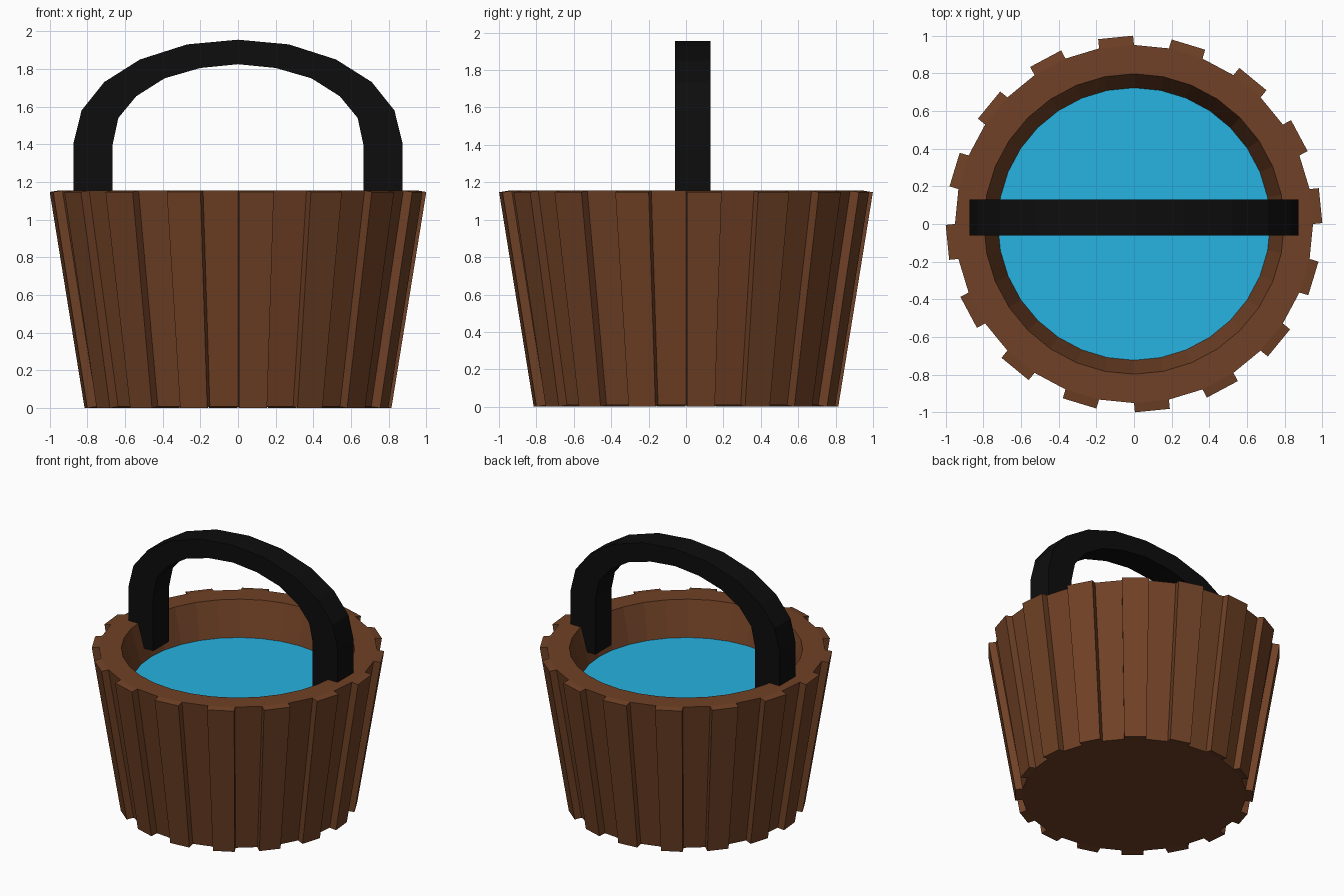
import bpy, bmesh, math
from mathutils import Vector

if "Cube" in bpy.data.objects:
    bpy.data.objects.remove(bpy.data.objects["Cube"])

SIDES = 32


def material(name, rgb):
    m = bpy.data.materials.new(name)
    m.diffuse_color = (*rgb, 1)
    m.use_nodes = True
    m.node_tree.nodes["Principled BSDF"].inputs["Base Color"].default_value = m.diffuse_color
    return m


wood = material("brown wood", (0.162, 0.053, 0.019))
black = material("black iron", (0.004, 0.004, 0.004))
blue = material("blue water", (0.020, 0.445, 0.75))


def finish(bm, name, mat):
    mesh = bpy.data.meshes.new(name)
    bm.to_mesh(mesh)
    bm.free()
    mesh.materials.append(mat)
    ob = bpy.data.objects.new(name, mesh)
    bpy.context.collection.objects.link(ob)
    return ob


def ring(bm, r, z):
    return [bm.verts.new((r * math.cos(2 * math.pi * i / SIDES),
                          r * math.sin(2 * math.pi * i / SIDES), z))
            for i in range(SIDES)]


# Bucket: lathed wall, with every second outer face raised as a stave
bm = bmesh.new()
profile = [(0.765, 0.008), (0.95, 1.155), (0.797, 1.155), (0.72, 0.89), (0.66, 0.12)]
rings = [ring(bm, r, z) for r, z in profile]
staves = []
for k, (a, b) in enumerate(zip(rings, rings[1:])):
    for i in range(SIDES):
        j = (i + 1) % SIDES
        f = bm.faces.new((a[i], a[j], b[j], b[i]))
        if k == 0 and i % 2 == 0:
            staves.append(f)
bm.faces.new(rings[0][::-1])
bm.faces.new(rings[-1])
bm.normal_update()
for f in bmesh.ops.extrude_discrete_faces(bm, faces=staves)["faces"]:
    bmesh.ops.translate(bm, verts=f.verts[:], vec=f.normal * 0.05)
finish(bm, "bucket", wood)

# Water surface
bm = bmesh.new()
bm.faces.new(ring(bm, 0.724, 0.90))
finish(bm, "water", blue)

# Handle: half profile (outer, inner) mirrored, then given depth
outer = [(0.872, 0.98), (0.872, 1.41), (0.83, 1.58), (0.71, 1.73),
         (0.52, 1.85), (0.27, 1.93), (0, 1.955)]
inner = [(0.665, 0.98), (0.665, 1.40), (0.635, 1.54), (0.54, 1.655),
         (0.39, 1.75), (0.20, 1.805), (0, 1.825)]


def mirrored(pts):
    return pts + [(-x, z) for x, z in pts[-2::-1]]


bm = bmesh.new()
sections = []
for (ox, oz), (ix, iz) in zip(mirrored(outer), mirrored(inner)):
    sections.append([bm.verts.new(p) for p in
                     ((ox, -0.06, oz), (ox, 0.13, oz), (ix, 0.13, iz), (ix, -0.06, iz))])
for a, b in zip(sections, sections[1:]):
    for i in range(4):
        j = (i + 1) % 4
        bm.faces.new((a[i], a[j], b[j], b[i]))
bm.faces.new(sections[0])
bm.faces.new(sections[-1])
bmesh.ops.recalc_face_normals(bm, faces=bm.faces[:])
finish(bm, "handle", black)
